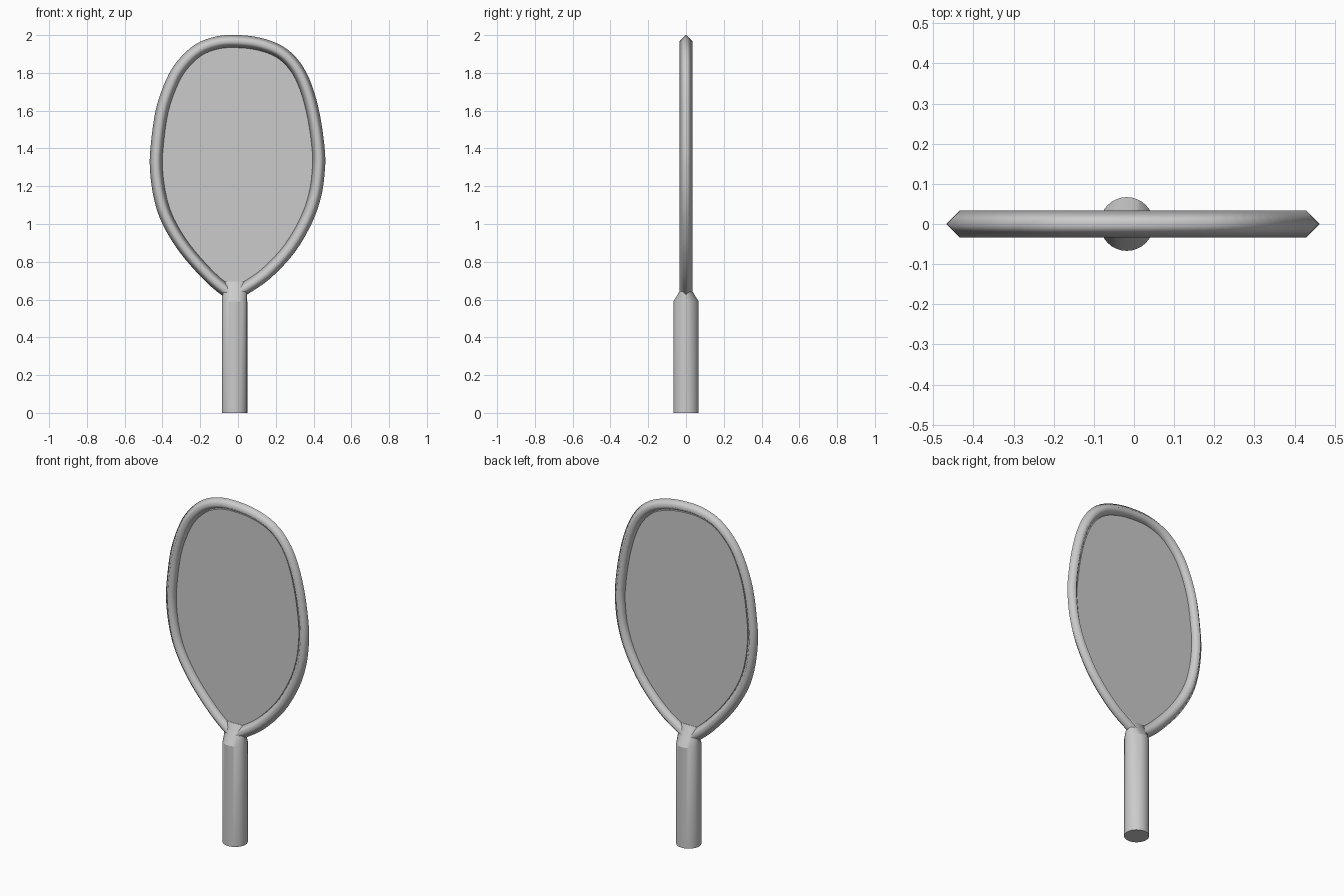
import bpy, bmesh, math
from mathutils import Vector

if "Cube" in bpy.data.objects:
    bpy.data.objects.remove(bpy.data.objects["Cube"])

def make_object(name, bm):
    bmesh.ops.recalc_face_normals(bm, faces=bm.faces)
    mesh = bpy.data.meshes.new(name)
    bm.to_mesh(mesh)
    bm.free()
    obj = bpy.data.objects.new(name, mesh)
    bpy.context.collection.objects.link(obj)
    return obj

def bridge(bm, a, b):
    n = len(a)
    for i in range(n):
        j = (i + 1) % n
        bm.faces.new((a[i], a[j], b[j], b[i]))

def smooth_loop(points, steps):
    # closed Catmull-Rom path in the xz plane
    pts = [Vector((x, 0, z)) for x, z in points]
    n, out = len(pts), []
    for i in range(n):
        p0, p1, p2, p3 = (pts[(i + k) % n] for k in (-1, 0, 1, 2))
        for s in range(steps):
            t = s / steps
            out.append(0.5 * (2 * p1 + (p2 - p0) * t
                              + (2 * p0 - 5 * p1 + 4 * p2 - p3) * t * t
                              + (3 * p1 - p0 - 3 * p2 + p3) * t ** 3))
    return out

# centre line of the head, slightly lopsided, closing inside the handle
outline = [(-.01, 1.967), (.107, 1.954), (.22, 1.912), (.302, 1.835), (.36, 1.722),
           (.402, 1.565), (.427, 1.38), (.425, 1.27), (.408, 1.155), (.364, 1.026),
           (.275, .872), (.15, .738), (.03, .655), (-.022, .628), (-.07, .653),
           (-.16, .731), (-.283, .872), (-.37, 1.015), (-.412, 1.14), (-.432, 1.28),
           (-.43, 1.4), (-.402, 1.6), (-.347, 1.757), (-.288, 1.85), (-.207, 1.923),
           (-.11, 1.96)]
path = smooth_loop(outline, 4)

# rim: diamond section swept round the outline
R = 0.0335
bm = bmesh.new()
rings = []
for i, p in enumerate(path):
    tangent = (path[(i + 1) % len(path)] - path[i - 1]).normalized()
    across = Vector((0, 1, 0))
    outward = tangent.cross(across)
    rings.append([bm.verts.new(p + d * R) for d in (outward, across, -outward, -across)])
for i in range(len(rings)):
    bridge(bm, rings[i - 1], rings[i])
rim = make_object("head_rim", bm)
rim.data.shade_smooth()

# strings: flat sheet filling the head
bm = bmesh.new()
bm.faces.new([bm.verts.new(p) for p in path])
make_object("string_bed", bm)

# handle: round grip flattened to a chisel edge at the top
bm = bmesh.new()
N, CX, HR = 32, -0.018, 0.067
levels = [(0, 1, 1), (.59, 1, 1), (.695, .92, .03)]
rings = [[bm.verts.new((CX + HR * sx * math.cos(a), HR * sy * math.sin(a), z))
          for a in (2 * math.pi * k / N for k in range(N))] for z, sx, sy in levels]
for a, b in zip(rings, rings[1:]):
    bridge(bm, a, b)
bm.faces.new(rings[0])
bm.faces.new(rings[-1])
handle = make_object("handle", bm)
bpy.context.view_layer.objects.active = handle
handle.select_set(True)
bpy.ops.object.shade_smooth_by_angle(angle=math.radians(30))
